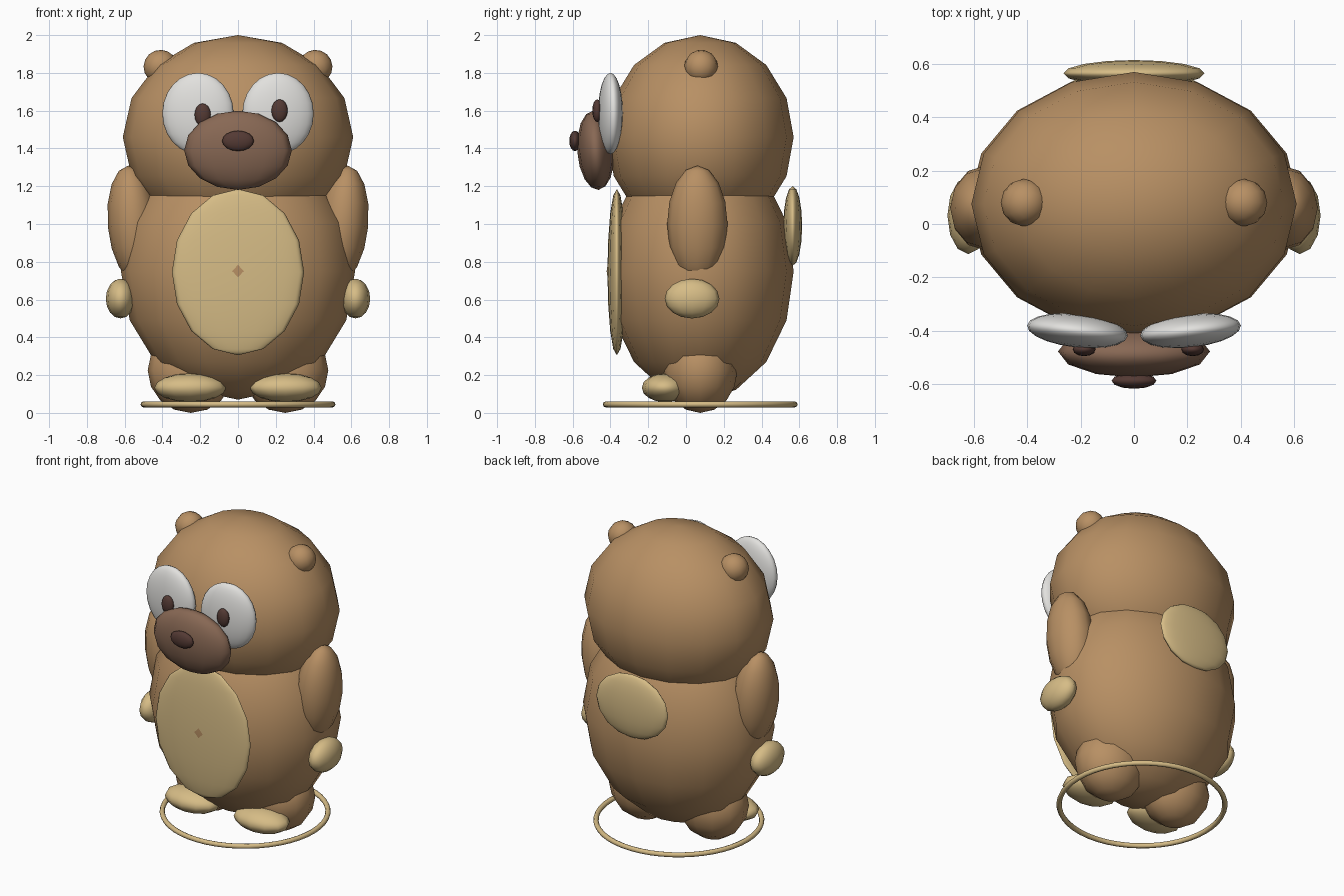
import bpy, math

if "Cube" in bpy.data.objects:
    bpy.data.objects.remove(bpy.data.objects["Cube"])


def material(name, rgb):
    """Flat material from an sRGB triple (0-255)."""
    m = bpy.data.materials.new(name)
    lin = [((c / 255 + 0.055) / 1.055) ** 2.4 for c in rgb]
    m.diffuse_color = (*lin, 1)
    m.use_nodes = True
    m.node_tree.nodes["Principled BSDF"].inputs["Base Color"].default_value = m.diffuse_color
    return m


FUR = material("brown fur", (184, 144, 100))
TAN = material("pale tan", (214, 188, 134))
WHITE = material("eye white", (226, 225, 222))
MUZZLE = material("muzzle brown", (136, 104, 84))
DARK = material("dark brown", (84, 58, 52))


def blob(name, loc, radii, mat, segs=16, rings=8, rot=(0, 0, 0)):
    """Smooth-shaded low-poly ellipsoid; rotation in degrees."""
    bpy.ops.mesh.primitive_uv_sphere_add(segments=segs, ring_count=rings, radius=1,
                                         location=loc,
                                         rotation=[math.radians(a) for a in rot])
    ob = bpy.context.object
    ob.name = name
    ob.scale = radii
    ob.data.materials.append(mat)
    ob.data.polygons.foreach_set("use_smooth", [True] * len(ob.data.polygons))
    return ob


def pair(name, loc, radii, mat, segs=12, rings=8, rot=(0, 0, 0)):
    """Mirrored left and right ellipsoids."""
    for side, s in (("right", 1), ("left", -1)):
        blob(f"{side}_{name}", (s * loc[0], loc[1], loc[2]), radii, mat, segs, rings,
             (rot[0], s * rot[1], s * rot[2]))


# Trunk and head
blob("body", (0, 0.075, 0.75), (0.62, 0.495, 0.68), FUR)
blob("head", (0, 0.075, 1.46), (0.61, 0.495, 0.54), FUR)
blob("belly_patch", (0, -0.366, 0.745), (0.35, 0.05, 0.44), TAN)
blob("tail", (0, 0.565, 0.99), (0.265, 0.05, 0.21), TAN)

# Face
pair("ear", (0.41, 0.08, 1.832), (0.09, 0.09, 0.09), FUR, rot=(0, -25, 0))
pair("eye", (0.212, -0.40, 1.585), (0.19, 0.063, 0.215), WHITE, 20, 12, (0, 0, 6))
blob("left_pupil", (-0.187, -0.47, 1.578), (0.043, 0.026, 0.06), DARK, 12, 8)
blob("right_pupil", (0.22, -0.47, 1.6), (0.043, 0.026, 0.06), DARK, 12, 8)
blob("muzzle", (0, -0.478, 1.39), (0.285, 0.098, 0.21), MUZZLE, 12, 8, (4, 0, 0))
blob("nose", (0, -0.588, 1.44), (0.084, 0.03, 0.054), DARK, 12, 8)

# Limbs
pair("arm", (0.555, 0.06, 1.0), (0.135, 0.16, 0.31), FUR, rot=(0, 5, 0))
pair("hand", (0.622, 0.032, 0.605), (0.078, 0.145, 0.105), TAN)
pair("leg", (0.25, 0.075, 0.225), (0.228, 0.197, 0.225), FUR)
pair("foot", (0.253, -0.112, 0.133), (0.19, 0.122, 0.076), TAN)

# Ground ring
bpy.ops.mesh.primitive_torus_add(location=(0, 0.075, 0.045), major_radius=0.5,
                                 minor_radius=0.016, major_segments=48, minor_segments=8)
ring = bpy.context.object
ring.name = "base_ring"
ring.data.materials.append(TAN)
ring.data.polygons.foreach_set("use_smooth", [True] * len(ring.data.polygons))
